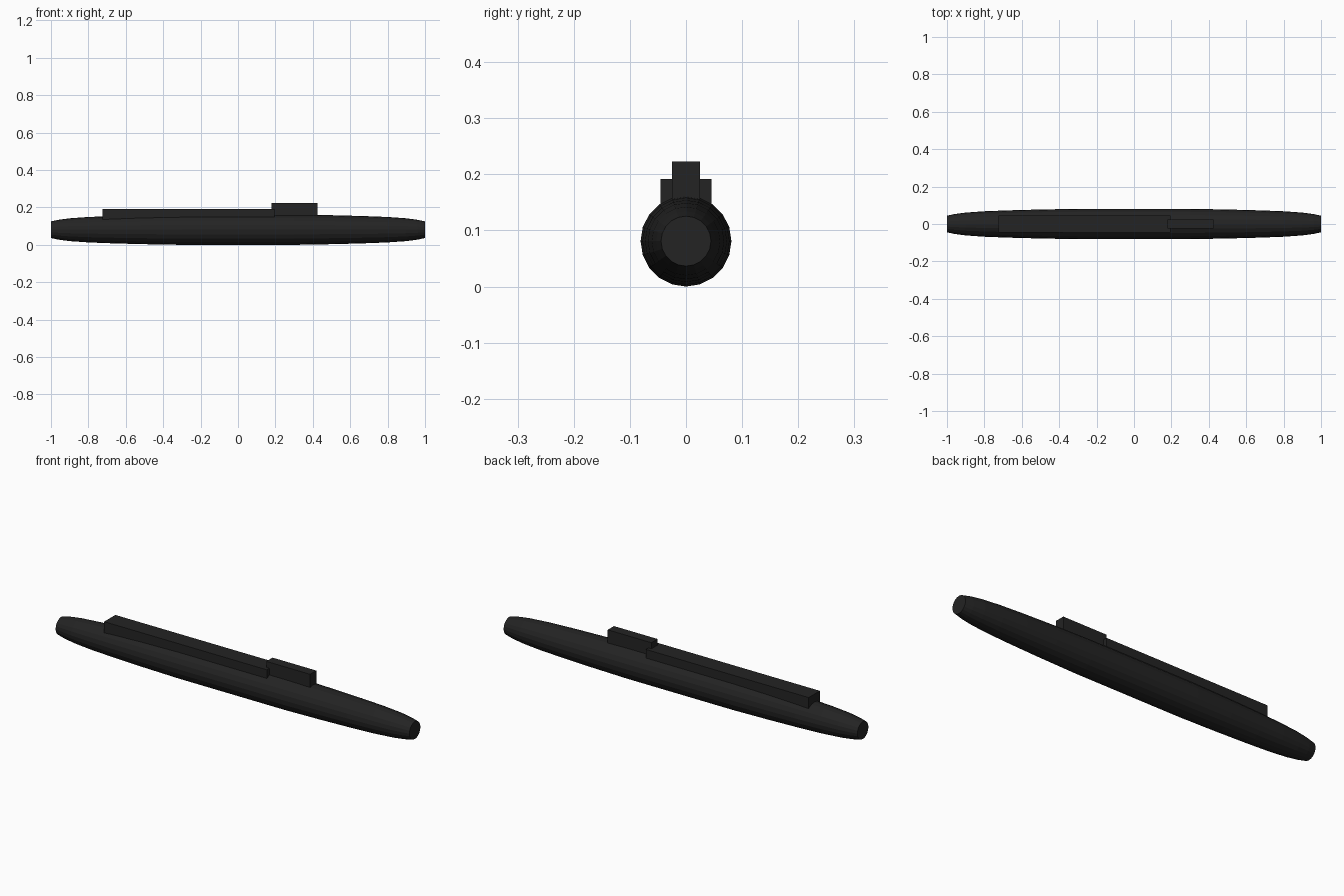
import bpy, bmesh
from math import sin, cos, tau

cube = bpy.data.objects.get("Cube")
if cube:
    bpy.data.objects.remove(cube, do_unlink=True)

RADIUS = 0.081
SIDES = 20

paint = bpy.data.materials.new("matte black")
paint.use_nodes = True
colour = (0.017, 0.017, 0.017, 1)
paint.diffuse_color = colour
paint.node_tree.nodes["Principled BSDF"].inputs["Base Color"].default_value = colour


def add_part(name, bm):
    bmesh.ops.recalc_face_normals(bm, faces=bm.faces)
    mesh = bpy.data.meshes.new(name)
    bm.to_mesh(mesh)
    bm.free()
    mesh.materials.append(paint)
    obj = bpy.data.objects.new(name, mesh)
    bpy.context.collection.objects.link(obj)
    return obj


def add_box(name, x0, x1, half_width, z0, z1):
    bm = bmesh.new()
    bmesh.ops.create_cube(bm, size=1)
    for v in bm.verts:
        v.co = (x1 if v.co.x > 0 else x0,
                half_width if v.co.y > 0 else -half_width,
                z1 if v.co.z > 0 else z0)
    return add_part(name, bm)


# Hull: faceted body lofted along x, with the same blunt taper at both ends
taper = [(1, 0.0445), (0.96, 0.053), (0.9, 0.061), (0.8, 0.068),
         (0.67, 0.073), (0.5, 0.0775), (0.3, RADIUS)]
stations = [(-x, r) for x, r in taper] + taper[::-1]
bm = bmesh.new()
rings = []
for x, r in stations:
    rings.append([bm.verts.new((x, r * sin(tau * i / SIDES),
                                RADIUS - r * cos(tau * i / SIDES)))
                  for i in range(SIDES)])
for a, b in zip(rings, rings[1:]):
    for i in range(SIDES):
        j = (i + 1) % SIDES
        bm.faces.new((a[i], a[j], b[j], b[i]))
bm.faces.new(rings[0])
bm.faces.new(rings[-1])
add_part("hull", bm)

# Long raised deck behind the sail, and the sail itself
add_box("missile_deck", -0.725, 0.195, 0.045, 0.1, 0.192)
add_box("sail", 0.178, 0.425, 0.025, 0.1, 0.223)
